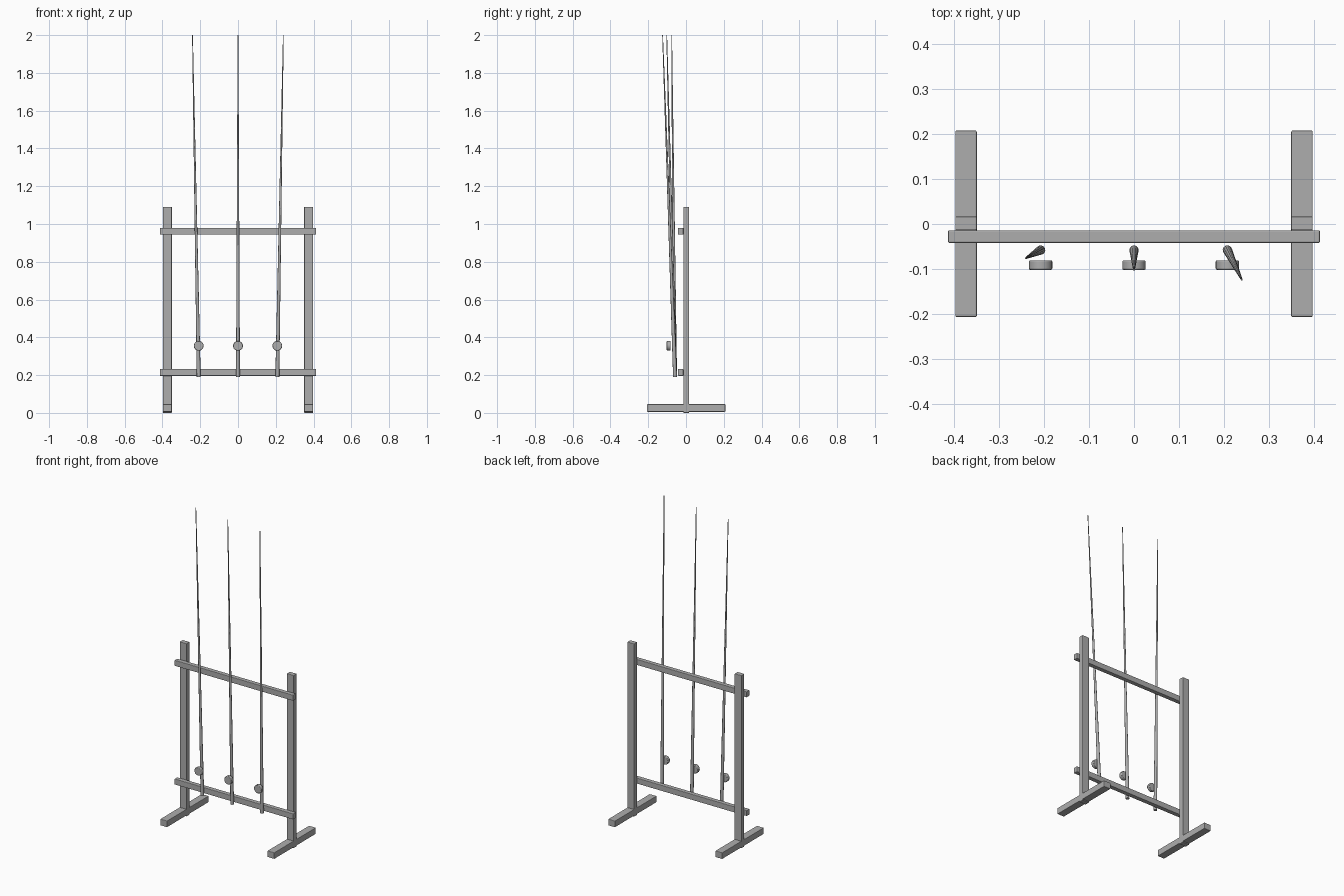
import bpy
from mathutils import Vector

if "Cube" in bpy.data.objects:
    bpy.data.objects.remove(bpy.data.objects["Cube"], do_unlink=True)

grey = bpy.data.materials.new("plain_grey")
grey.use_nodes = True
colour = (0.42, 0.42, 0.42, 1)
grey.diffuse_color = colour
grey.node_tree.nodes["Principled BSDF"].inputs["Base Color"].default_value = colour


def finish(name, bevel=0.0):
    ob = bpy.context.object
    ob.name = name
    ob.data.materials.append(grey)
    if bevel:
        mod = ob.modifiers.new("soft_edges", "BEVEL")
        mod.width = bevel
        mod.segments = 2
        mod.limit_method = "ANGLE"
    return ob


def box(name, low, high):
    low, high = Vector(low), Vector(high)
    bpy.ops.mesh.primitive_cube_add(size=1, location=(low + high) / 2)
    ob = bpy.context.object
    ob.scale = high - low
    bpy.ops.object.transform_apply(location=False, rotation=False, scale=True)
    return finish(name, 0.003)


def cone_between(name, start, end, r1, r2, sides, bevel=0.0):
    start, end = Vector(start), Vector(end)
    axis = end - start
    bpy.ops.mesh.primitive_cone_add(vertices=sides, radius1=r1, radius2=r2,
                                    depth=axis.length, location=(start + end) / 2)
    ob = finish(name, bevel)
    ob.rotation_euler = axis.to_track_quat("Z", "Y").to_euler()
    bpy.ops.object.shade_smooth_by_angle()
    return ob


# Uprights and feet on both sides
for side, x in (("right", -0.374), ("left", 0.374)):
    box(side + "_post", (x - 0.024, -0.014, 0), (x + 0.024, 0.017, 1.09))
    box(side + "_foot", (x - 0.024, -0.207, 0.006), (x + 0.024, 0.208, 0.046))

# Cross rails on the front of the posts
for name, z in (("lower_rail", 0.214), ("upper_rail", 0.962)):
    box(name, (-0.414, -0.042, z - 0.018), (0.414, -0.014, z + 0.018))

# Tapered rods leaning forward and fanning out, each with a round reel
for name, x, tip in (("right", -0.208, (-0.241, -0.076, 2)),
                     ("middle", 0, (0, -0.102, 2)),
                     ("left", 0.208, (0.24, -0.124, 2))):
    cone_between(name + "_rod", (x, -0.058, 0.19), tip, 0.0105, 0.002, 12)
    cone_between(name + "_reel", (x, -0.102, 0.355), (x, -0.081, 0.355),
                 0.026, 0.026, 24, 0.003)
